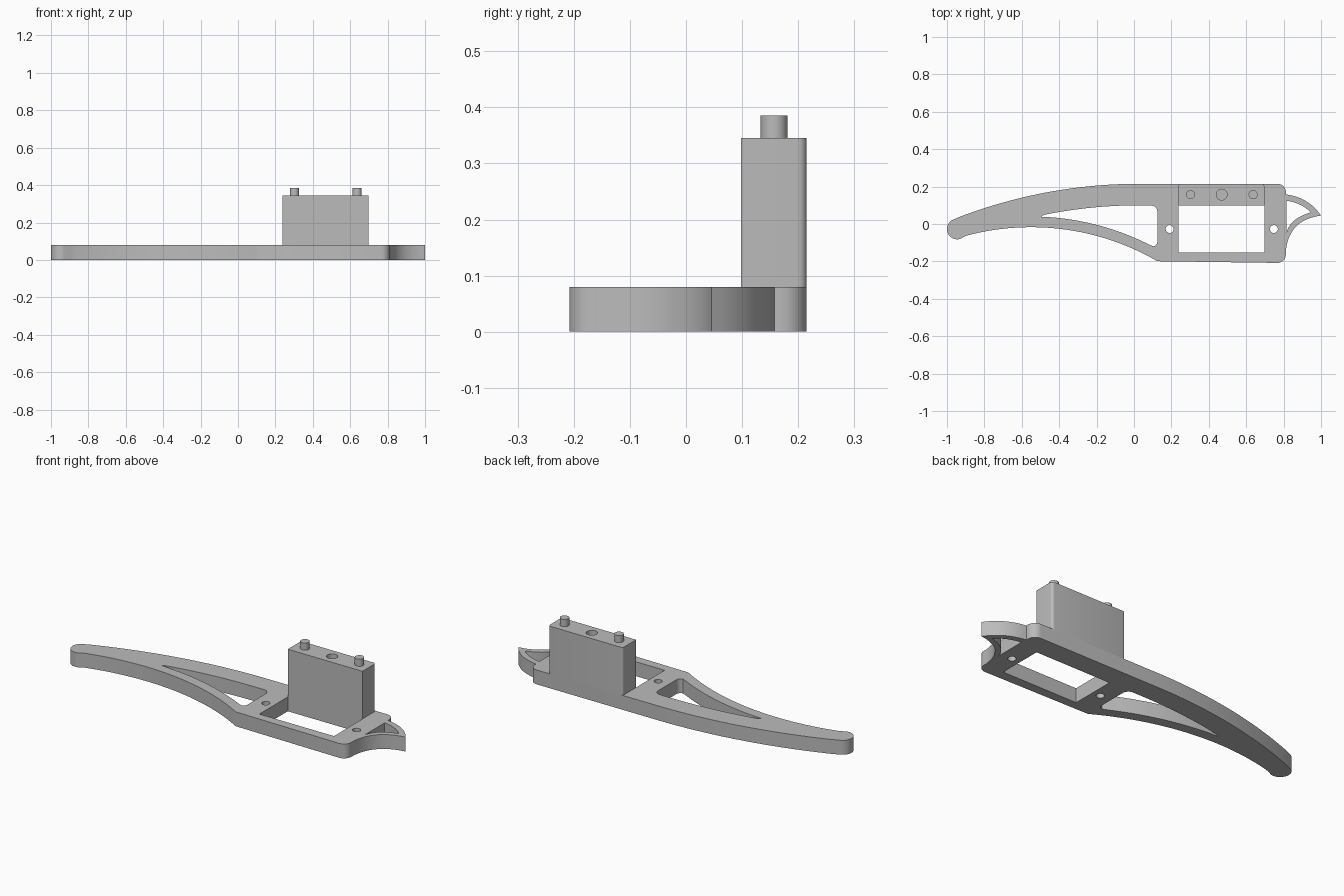
import bpy, bmesh, math
from mathutils import Vector

if "Cube" in bpy.data.objects:
    bpy.data.objects.remove(bpy.data.objects["Cube"])

grey = bpy.data.materials.new("light grey plastic")
grey.diffuse_color = (0.5, 0.5, 0.5, 1)
grey.use_nodes = True
grey.node_tree.nodes["Principled BSDF"].inputs["Base Color"].default_value = grey.diffuse_color


def arc(cx, cy, r, a0, a1, n):
    """Points on a circle from angle a0 to a1 in degrees."""
    return [(cx + r * math.cos(math.radians(a0 + (a1 - a0) * i / n)),
             cy + r * math.sin(math.radians(a0 + (a1 - a0) * i / n))) for i in range(n + 1)]


def circle(cx, cy, r, n=32):
    return arc(cx, cy, r, 0, 360, n)[:-1]


def arc_x(cx, cy, r, x0, x1, n):
    """Upper part of a circle sampled between two x positions."""
    xs = [x0 + (x1 - x0) * i / n for i in range(n + 1)]
    return [(x, cy + math.sqrt(r * r - (x - cx) ** 2)) for x in xs]


def bow(a, m, b, n=12):
    """Smooth curve from a to b passing through m."""
    a, m, b = Vector(a), Vector(m), Vector(b)
    c = 2 * m - (a + b) / 2
    pts = []
    for i in range(n + 1):
        t = i / n
        pts.append(tuple(a * (1 - t) ** 2 + c * 2 * t * (1 - t) + b * t * t))
    return pts


def prism(name, loops, z0, z1):
    """Extrude an outline with holes from z0 to z1."""
    bm = bmesh.new()
    edges = []
    for pts in loops:
        vs = [bm.verts.new((p[0], p[1], z0)) for p in pts]
        edges += [bm.edges.new((vs[i - 1], vs[i])) for i in range(len(vs))]
    bmesh.ops.triangle_fill(bm, use_beauty=True, edges=edges, normal=(0, 0, 1))
    ext = bmesh.ops.extrude_face_region(bm, geom=bm.faces[:], use_keep_orig=True)
    top = [g for g in ext["geom"] if isinstance(g, bmesh.types.BMVert)]
    bmesh.ops.translate(bm, verts=top, vec=(0, 0, z1 - z0))
    bmesh.ops.recalc_face_normals(bm, faces=bm.faces[:])
    me = bpy.data.meshes.new(name)
    bm.to_mesh(me)
    bm.free()
    me.materials.append(grey)
    ob = bpy.data.objects.new(name, me)
    bpy.context.collection.objects.link(ob)
    bpy.ops.object.select_all(action='DESELECT')
    bpy.context.view_layer.objects.active = ob
    ob.select_set(True)
    bpy.ops.object.shade_smooth_by_angle(angle=math.radians(30))
    return ob


# Plate outline: rounded tip, curved arm, body and tail fin
outline = (
    arc(-0.945, -0.027, 0.055, 106, 285, 16)
    + arc_x(-0.55, -1.36, 1.343, -0.90, 0.125, 28)
    + arc(0.767, -0.163, 0.045, -90, 0, 8)
    + bow((0.812, -0.14), (0.868, -0.012), (1.0, 0.045))
    + bow((1.0, 0.045), (0.92, 0.122), (0.812, 0.158))
    + arc(0.767, 0.17, 0.045, 0, 90, 8)
    + arc_x(0.03, -2.495, 2.71, 0.03, -0.93, 28)
)

# Tapered opening in the arm
arm_hole = (
    arc_x(-0.55, -1.36, 1.40, -0.497, 0.075, 18)
    + arc(0.098, -0.093, 0.027, -80, 0, 6)
    + arc(0.09, 0.065, 0.035, 0, 85, 6)
    + arc_x(0.03, -2.495, 2.595, 0.06, -0.48, 18)
)

# Opening in the tail fin
fin_hole = (bow((0.815, -0.05), (0.856, 0.018), (0.945, 0.062))
            + bow((0.945, 0.062), (0.89, 0.102), (0.815, 0.125))[1:])

window = [(0.238, -0.152), (0.697, -0.152), (0.697, 0.098), (0.238, 0.098)]
screw_holes = [circle(x, -0.027, 0.021) for x in (0.19, 0.748)]

prism("base_plate", [outline, arm_hole, fin_hole, window] + screw_holes, 0, 0.08)

# Upright block with rounded rear edges and a socket in its top
block = ([(0.238, 0.098), (0.697, 0.098)]
         + arc(0.682, 0.2, 0.015, 0, 90, 6) + arc(0.248, 0.205, 0.01, 90, 180, 4))
prism("upright_block", [block, circle(0.469, 0.157, 0.029)], 0.08, 0.345)

# Locating pegs
for side, x in (("left", 0.302), ("right", 0.637)):
    prism(side + "_peg", [circle(x, 0.157, 0.024)], 0.345, 0.385)
